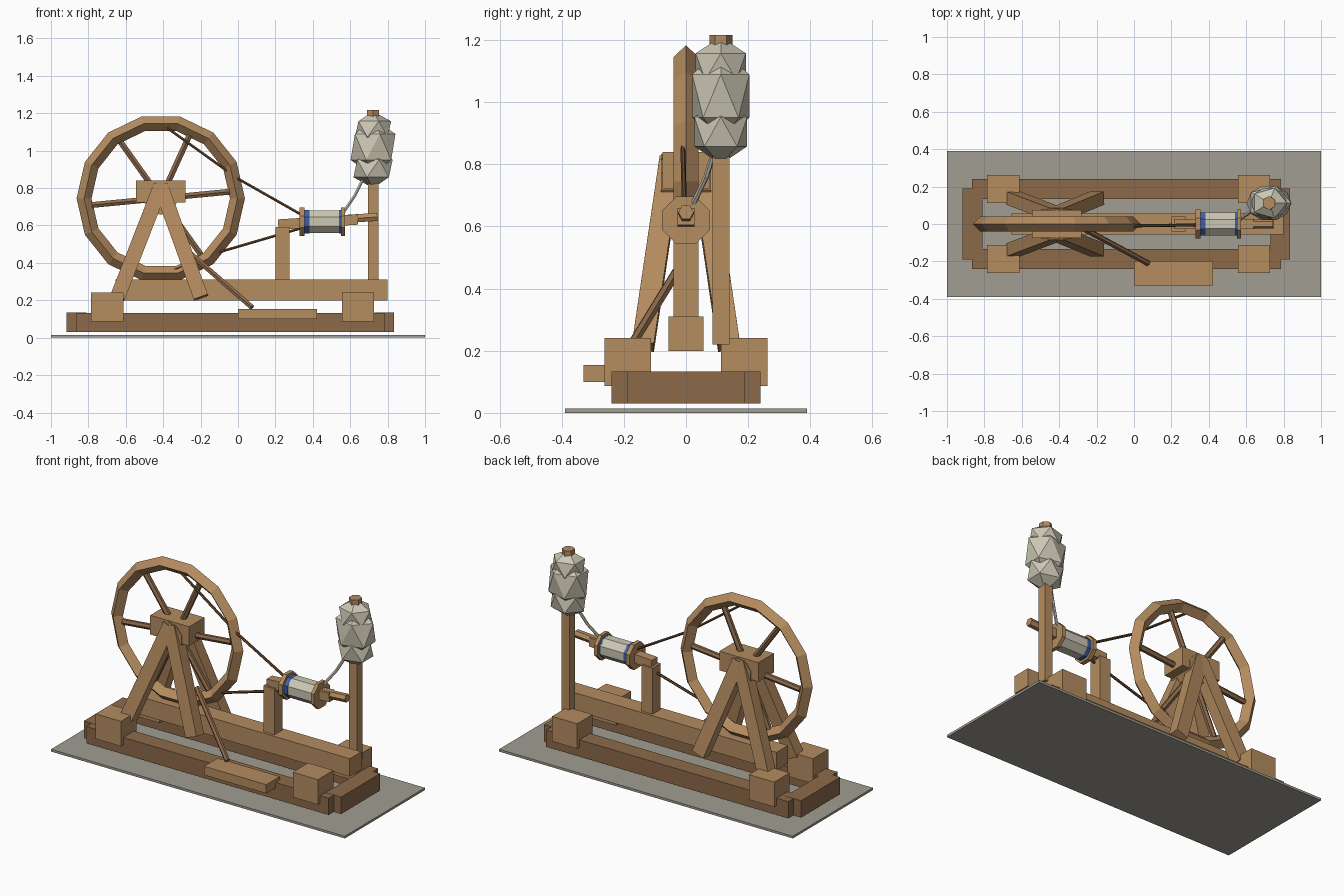
import bpy, bmesh, math
from mathutils import Vector, Matrix

if "Cube" in bpy.data.objects:
    bpy.data.objects.remove(bpy.data.objects["Cube"])


def mat(name, hex_code):
    def lin(i):
        c = int(hex_code[i:i + 2], 16) / 255
        return c / 12.92 if c < 0.04045 else ((c + 0.055) / 1.055) ** 2.4
    m = bpy.data.materials.new(name)
    m.diffuse_color = (lin(0), lin(2), lin(4), 1)
    m.use_nodes = True
    m.node_tree.nodes["Principled BSDF"].inputs["Base Color"].default_value = m.diffuse_color
    return m


LIGHT = mat("light_wood", "B58C60")
DARK = mat("dark_wood", "8C6A4A")
CORD = mat("cord_brown", "6B4A30")
STONE = mat("grey_floor", "A09D92")
WOOL = mat("raw_wool", "CCC7B4")
BLUE = mat("blue_thread", "3F5FA8")


def finish(name, bm, m):
    bmesh.ops.recalc_face_normals(bm, faces=bm.faces)
    me = bpy.data.meshes.new(name)
    bm.to_mesh(me)
    bm.free()
    me.materials.append(m)
    ob = bpy.data.objects.new(name, me)
    bpy.context.collection.objects.link(ob)
    return ob


def box(name, x, y, z, m):
    """Box from its (min, max) ranges."""
    bm = bmesh.new()
    size = Matrix.Diagonal((x[1] - x[0], y[1] - y[0], z[1] - z[0], 1))
    mid = Vector((sum(x) / 2, sum(y) / 2, sum(z) / 2))
    bmesh.ops.create_cube(bm, size=1, matrix=Matrix.Translation(mid) @ size)
    return finish(name, bm, m)


def frame(a, b):
    """Matrix with local z along a-b and local y near world y."""
    a, b = Vector(a), Vector(b)
    d = (b - a).normalized()
    ref = Vector((0, 1, 0)) if abs(d.y) < 0.9 else Vector((1, 0, 0))
    ax = ref.cross(d).normalized()
    rot = Matrix((ax, d.cross(ax), d)).transposed().to_4x4()
    return Matrix.Translation((a + b) / 2) @ rot, (b - a).length


def beam(name, a, b, w, t, m):
    mx, length = frame(a, b)
    bm = bmesh.new()
    bmesh.ops.create_cube(bm, size=1, matrix=mx @ Matrix.Diagonal((w, t, length, 1)))
    return finish(name, bm, m)


def rod(name, a, b, r, n, m, turn=0.0):
    mx, length = frame(a, b)
    bm = bmesh.new()
    bmesh.ops.create_cone(bm, cap_ends=True, segments=n, radius1=r, radius2=r,
                          depth=length, matrix=mx @ Matrix.Rotation(turn, 4, 'Z'))
    return finish(name, bm, m)


def cord(name, pts, r, m):
    for i, (a, b) in enumerate(zip(pts, pts[1:])):
        rod(f"{name}_{i + 1}", a, b, r, 6, m)


# Floor plate and base frame
box("floor_plate", (-1, 1), (-0.39, 0.39), (0, 0.014), STONE)
for s, side in ((-1, "front"), (1, "back")):
    y = sorted((0.135 * s, 0.24 * s))
    box(f"{side}_rail", (-0.865, 0.785), y, (0.03, 0.133), DARK)
    yb = sorted((0.113 * s, 0.263 * s))
    box(f"{side}_left_block", (-0.785, -0.613), yb, (0.087, 0.241), LIGHT)
    box(f"{side}_right_block", (0.557, 0.728), yb, (0.087, 0.241), LIGHT)
box("left_crosspiece", (-0.917, -0.81), (-0.19, 0.19), (0.03, 0.134), DARK)
box("right_crosspiece", (0.73, 0.835), (-0.19, 0.19), (0.03, 0.134), DARK)
box("main_beam", (-0.655, 0.80), (-0.056, 0.056), (0.2, 0.31), LIGHT)

# Pedal and its connecting rod
box("pedal", (0.0, 0.423), (-0.33, -0.198), (0.1, 0.154), LIGHT)
rod("pedal_rod", (-0.26, -0.03, 0.455), (0.075, -0.21, 0.162), 0.016, 6, DARK)

# Wheel: diamond-section rim, six spokes and hub
WX, WZ = -0.413, 0.745
bm = bmesh.new()
rings = []
for i in range(14):
    a = math.tau * i / 14
    rings.append([bm.verts.new((WX + r * math.cos(a), y, WZ + r * math.sin(a)))
                  for r, y in ((0.45, 0), (0.41, 0.04), (0.37, 0), (0.41, -0.04))])
for i in range(14):
    p, q = rings[i], rings[(i + 1) % 14]
    for j in range(4):
        k = (j + 1) % 4
        bm.faces.new((p[j], q[j], q[k], p[k]))
finish("wheel_rim", bm, LIGHT)
for i in range(6):
    a = math.radians(5.5 + 60 * i)
    c, s = math.cos(a), math.sin(a)
    rod(f"spoke_{i + 1}", (WX + 0.04 * c, 0, WZ + 0.04 * s),
        (WX + 0.37 * c, 0, WZ + 0.37 * s), 0.018, 6, DARK)
rod("wheel_hub", (WX, -0.08, WZ), (WX, 0.08, WZ), 0.088, 10, LIGHT, math.pi / 10)
box("hub_block", (-0.545, -0.28), (-0.075, 0.075), (0.722, 0.84), LIGHT)

# Splayed wheel legs
for s, side in ((-1, "front"), (1, "back")):
    for x, end in ((-0.645, "left"), (-0.198, "right")):
        beam(f"{side}_{end}_leg", (WX, 0.05 * s, 0.81), (x, 0.138 * s, 0.215),
             0.08, 0.07, LIGHT)

# Bobbin support, spindle and bobbin
box("bobbin_post", (0.2, 0.275), (-0.04, 0.04), (0.3, 0.593), LIGHT)
beam("spindle_bar", (0.215, 0, 0.605), (0.64, 0, 0.632), 0.055, 0.055, LIGHT)
rod("spindle_tip", (0.5, 0, 0.63), (0.745, 0, 0.646), 0.025, 6, LIGHT)
BZ = 0.62
for name, x0, x1, r, m in (
        ("left_flange", 0.33, 0.356, 0.083, LIGHT),
        ("left_thread", 0.356, 0.382, 0.067, BLUE),
        ("bobbin_yarn", 0.382, 0.54, 0.066, WOOL),
        ("right_thread", 0.54, 0.55, 0.067, BLUE),
        ("right_flange", 0.55, 0.572, 0.083, LIGHT)):
    rod(name, (x0, 0, BZ), (x1, 0, BZ), r, 8, m, math.pi / 8)

# Distaff post with three lumps of wool and a cap
DX, DY = 0.722, 0.112
box("distaff_post", (0.695, 0.75), (0.085, 0.14), (0.22, 1.1), LIGHT)
for name, z, sx, sy, sz in (("lower_wool", 0.905, 0.117, 0.1, 0.105),
                            ("middle_wool", 1.02, 0.134, 0.108, 0.155),
                            ("upper_wool", 1.115, 0.108, 0.095, 0.095)):
    bm = bmesh.new()
    bmesh.ops.create_icosphere(
        bm, subdivisions=1, radius=1,
        matrix=Matrix.Translation((DX, DY, z)) @ Matrix.Diagonal((sx, sy, sz, 1)))
    finish(name, bm, WOOL)
rod("distaff_cap", (DX, DY, 1.13), (DX, DY, 1.217), 0.037, 6, LIGHT)

# Yarn strand and drive cords
cord("yarn_strand", [(0.665, 0.09, 0.84), (0.625, 0.065, 0.76), (0.56, 0.02, 0.665)],
     0.009, WOOL)
cord("upper_cord", [(-0.39, -0.012, 1.13), (0.0, -0.01, 0.85), (0.335, -0.005, 0.66)],
     0.008, CORD)
cord("lower_cord", [(-0.35, -0.012, 0.36), (-0.11, -0.01, 0.455), (0.335, -0.005, 0.585)],
     0.008, CORD)
